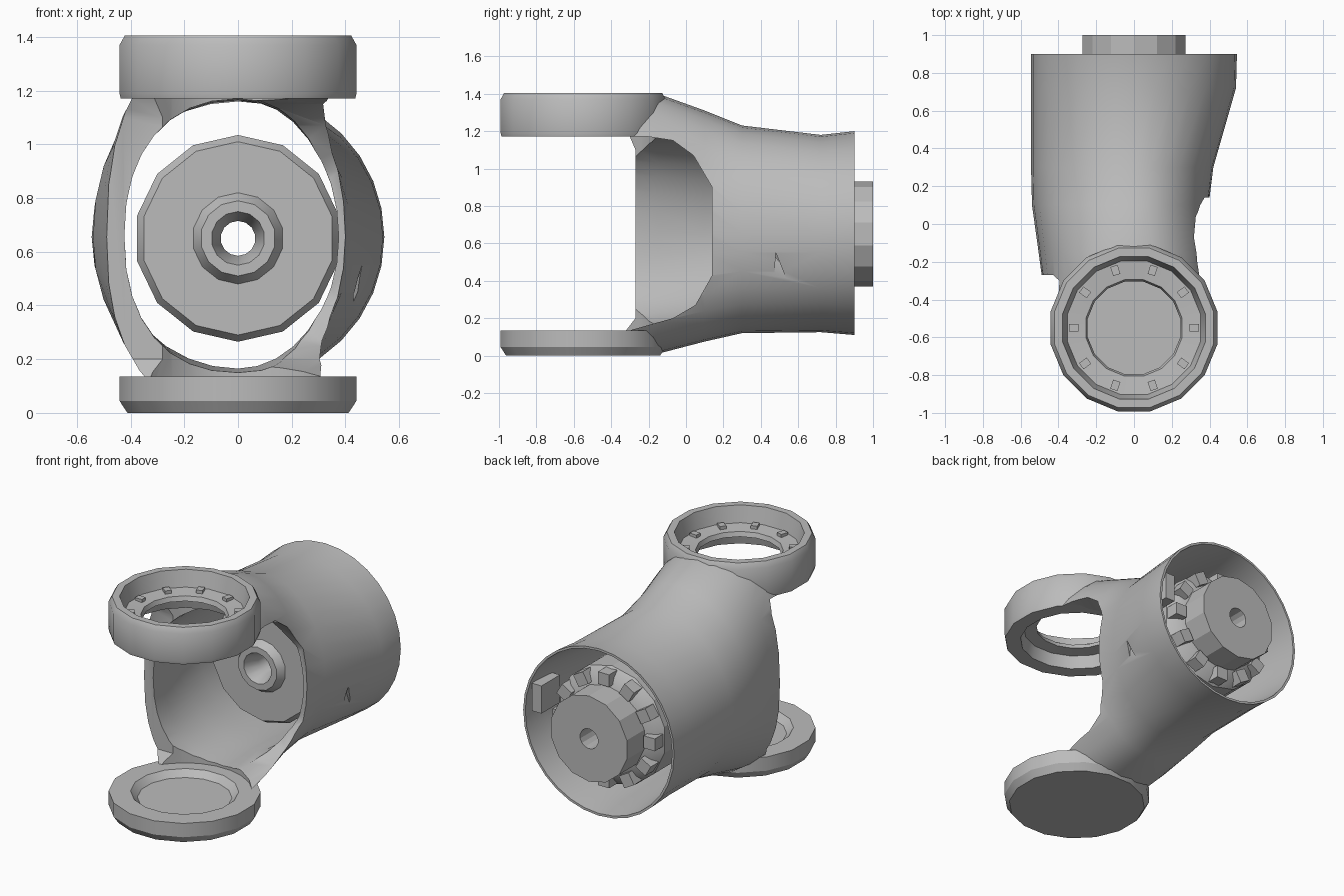
import bpy, bmesh, math
from mathutils import Matrix, Vector

old = bpy.data.objects.get("Cube")
if old:
    bpy.data.objects.remove(old, do_unlink=True)

CZ = 0.655      # height of the main axis
HUB_Y = -0.55   # centre of the fork hubs

grey = bpy.data.materials.new("cast_grey")
grey.use_nodes = True
grey.diffuse_color = (0.5, 0.5, 0.5, 1)
grey.node_tree.nodes["Principled BSDF"].inputs["Base Color"].default_value = (0.5, 0.5, 0.5, 1)


def finish(bm, name):
    bmesh.ops.recalc_face_normals(bm, faces=bm.faces)
    mesh = bpy.data.meshes.new(name)
    bm.to_mesh(mesh)
    bm.free()
    mesh.materials.append(grey)
    obj = bpy.data.objects.new(name, mesh)
    bpy.context.collection.objects.link(obj)
    return obj


def smooth(obj, angle=32):
    bpy.ops.object.select_all(action='DESELECT')
    obj.select_set(True)
    bpy.context.view_layer.objects.active = obj
    bpy.ops.object.shade_smooth_by_angle(angle=math.radians(angle))


def bridge(bm, rings, closed):
    n = len(rings[0])
    for i in range(len(rings) if closed else len(rings) - 1):
        a, b = rings[i], rings[(i + 1) % len(rings)]
        for j in range(n):
            k = (j + 1) % n
            bm.faces.new((a[j], a[k], b[k], b[j]))


def lathe(name, profile, matrix, sides, closed=True):
    """Turn a (radius, height) profile around local z."""
    bm = bmesh.new()
    rings = []
    for r, h in profile:
        angles = [math.tau * (j + 0.5) / sides for j in range(sides)]
        rings.append([bm.verts.new(matrix @ Vector((r * math.cos(a), r * math.sin(a), h)))
                      for a in angles])
    bridge(bm, rings, closed)
    if not closed:
        bm.faces.new(rings[0])
        bm.faces.new(rings[-1])
    return finish(bm, name)


def section(bm, y, left, right, top, bottom, power):
    """One superellipse ring with its own four half sizes."""
    ring = []
    for j in range(32):
        a = math.tau * j / 32
        c, s = math.cos(a), math.sin(a)
        x = math.copysign(abs(c) ** (2 / power), c) * (right if c > 0 else left)
        z = math.copysign(abs(s) ** (2 / power), s) * (top - CZ if s > 0 else CZ - bottom)
        ring.append(bm.verts.new((x, y, CZ + z)))
    return ring


def prism(name, outline, x0, x1):
    """Extrude a (y, z) outline along x."""
    bm = bmesh.new()
    rings = [[bm.verts.new((x, y, z)) for y, z in outline] for x in (x0, x1)]
    bridge(bm, rings, False)
    for ring in rings:
        bm.faces.new(ring)
    return finish(bm, name)


def cut(target, cutter):
    cutter.hide_render = True
    mod = target.modifiers.new("cut", 'BOOLEAN')
    mod.operation, mod.solver, mod.object = 'DIFFERENCE', 'EXACT', cutter
    bpy.context.view_layer.objects.active = target
    bpy.ops.object.modifier_apply(modifier=mod.name)
    bpy.data.objects.remove(cutter, do_unlink=True)


def blocks(name, count, matrix, radius, height, size):
    """Small retaining blocks spaced round a local z axis."""
    bm = bmesh.new()
    for i in range(count):
        m = (matrix @ Matrix.Rotation(math.tau * i / count, 4, 'Z')
             @ Matrix.Translation((radius, 0, height)) @ Matrix.Diagonal((*size, 1)))
        bmesh.ops.create_cube(bm, size=1, matrix=m)
    return finish(bm, name)


# Forked housing: outer skin from back to front, then inner skin returning
outer = [(0.9, 0.545, 0.545, 1.2, 0.11, 2), (0.72, 0.545, 0.54, 1.18, 0.125, 2),
         (0.3, 0.545, 0.42, 1.23, 0.12, 2), (0.1, 0.54, 0.395, 1.31, 0.075, 2.1),
         (-0.15, 0.505, 0.42, 1.4, 0.01, 2.3), (-0.3, 0.485, 0.43, 1.405, 0.0, 2.5),
         (-0.5, 0.46, 0.44, 1.405, 0.0, 3)]
inner = [(-0.5, 0.41, 0.41, 1.17, 0.135, 2.4), (-0.15, 0.43, 0.38, 1.17, 0.15, 2.2),
         (0.1, 0.48, 0.37, 1.17, 0.165, 2), (0.3, 0.5, 0.395, 1.165, 0.16, 2),
         (0.72, 0.525, 0.515, 1.16, 0.145, 2), (0.9, 0.53, 0.53, 1.185, 0.125, 2)]
bm = bmesh.new()
bridge(bm, [section(bm, *s) for s in outer + inner], True)
housing = finish(bm, "forked_housing")

# Rounded opening on one side, straight edge on the other
cut(housing, prism("right_opening", [
    (-1.2, 0.135), (-0.3, 0.135), (-0.07, 0.2), (0.05, 0.27), (0.14, 0.43), (0.14, 0.9),
    (0.04, 1.07), (-0.07, 1.15), (-0.2, 1.17), (-1.2, 1.17)], 0.0, 1.0))
cut(housing, prism("left_opening", [
    (-1.2, 0.135), (-0.32, 0.135), (-0.27, 0.2), (-0.27, 1.1), (-0.3, 1.17), (-1.2, 1.17)], -1.0, 0.01))

# Shallow pocket in the side wall
cut(housing, prism("side_pocket", [
    (0.47, 0.38), (0.52, 0.33), (0.54, 0.4), (0.48, 0.55)], 0.43, 0.7))

# Room for the hubs
hub = Matrix.Translation((0, HUB_Y, 0))
cut(housing, lathe("hub_bore", [(0.4, -0.1), (0.4, 1.6)], hub, 24, False))
smooth(housing)

# Upper hub: open ring with a thin inner ledge
upper = lathe("upper_hub", [
    (0.35, 1.17), (0.445, 1.17), (0.45, 1.19), (0.45, 1.37), (0.43, 1.405), (0.385, 1.405),
    (0.36, 1.3), (0.26, 1.29), (0.25, 1.26), (0.33, 1.25)], hub, 16)
smooth(upper)
blocks("upper_hub_blocks", 10, hub, 0.32, 1.3, (0.05, 0.04, 0.03))

# Lower hub: solid cup with a shallow recess
lower = lathe("lower_hub", [
    (0.42, 0.0), (0.45, 0.045), (0.45, 0.135), (0.32, 0.135), (0.28, 0.095)], hub, 16, False)
smooth(lower)

# Bored core on the main axis, with front collar and rear stub
axis = Matrix.Translation((0, 0, CZ - 0.005)) @ Matrix.Rotation(-math.pi / 2, 4, 'X')
core = lathe("bored_core", [
    (0.065, 0.3), (0.1, 0.2), (0.14, 0.2), (0.17, 0.25), (0.36, 0.25), (0.385, 0.29),
    (0.385, 0.76), (0.34, 0.8), (0.28, 0.82), (0.28, 1.0), (0.065, 1.0)], axis, 14)
smooth(core, 25)
blocks("core_blocks", 12, axis, 0.33, 0.8, (0.08, 0.08, 0.1))

# Stop inside the rear rim
prism("rim_stop", [(0.7, 0.66), (0.89, 0.66), (0.89, 0.84), (0.7, 0.84)], 0.42, 0.49)
